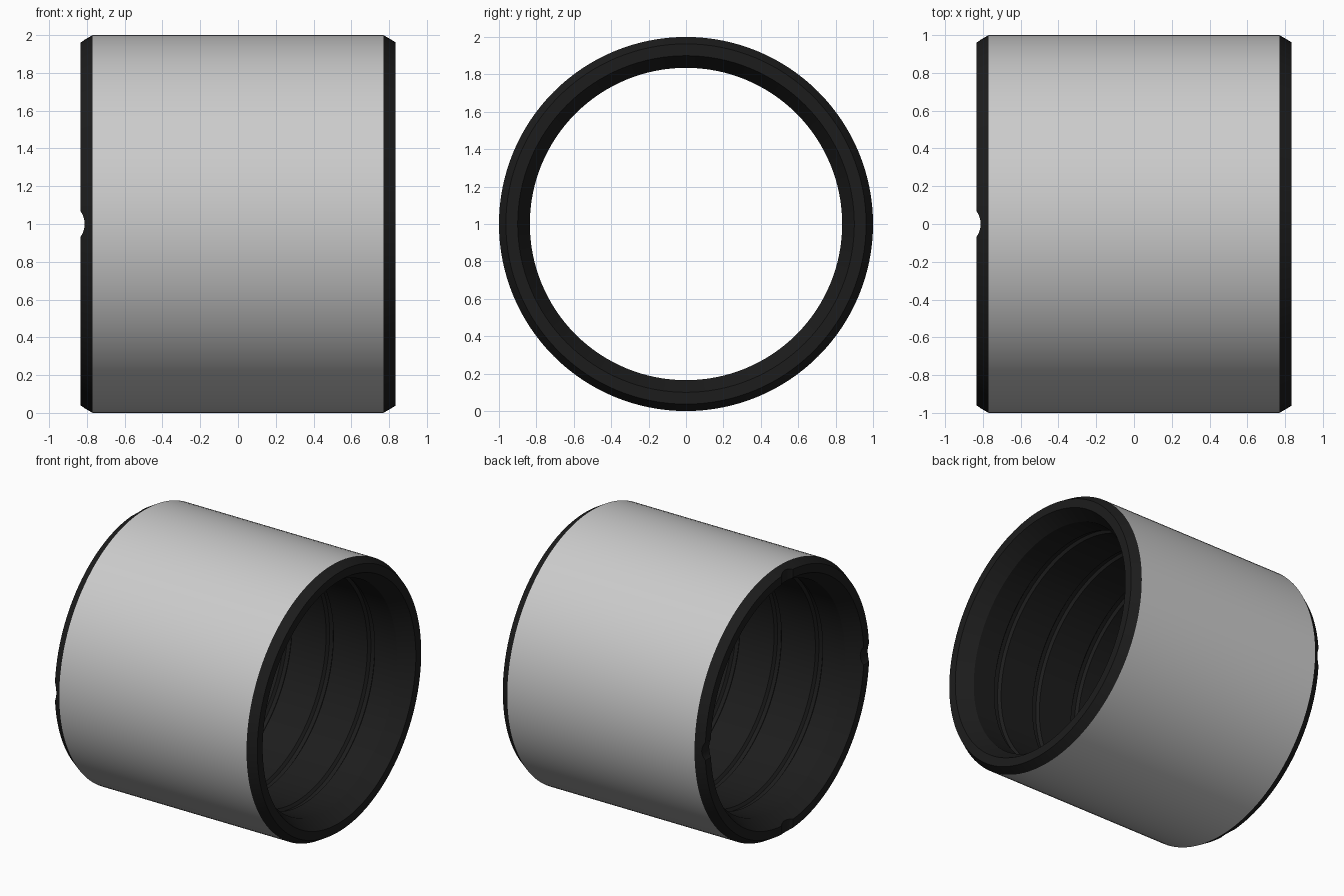
import bpy, bmesh, math

if "Cube" in bpy.data.objects:
    bpy.data.objects.remove(bpy.data.objects["Cube"])

SEG = 128
END = 0.833          # half length along x
BORE = 0.835         # inner radius

dark = bpy.data.materials.new("dark_finish")
dark.diffuse_color = (0.012, 0.012, 0.012, 1)
dark.use_nodes = True
dark.node_tree.nodes["Principled BSDF"].inputs["Base Color"].default_value = dark.diffuse_color

# Half-section (x, radius): outer wall, chamfers, bore with four ring grooves
profile = [(-END, 0.90), (-END, 0.963), (-0.77, 1.0), (0.77, 1.0),
           (END, 0.963), (END, 0.90), (END - 0.11, BORE)]
for gx in (0.51, 0.17, -0.17, -0.51):
    profile += [(gx + 0.03, BORE), (gx + 0.015, BORE + 0.02),
                (gx - 0.015, BORE + 0.02), (gx - 0.03, BORE)]
profile.append((-END + 0.11, BORE))

# Revolve the section around the x axis
bm = bmesh.new()
rings = []
for i in range(SEG):
    a = 2 * math.pi * i / SEG
    rings.append([bm.verts.new((x, r * math.cos(a), 1 + r * math.sin(a)))
                  for x, r in profile])
n = len(profile)
for i in range(SEG):
    p, q = rings[i], rings[(i + 1) % SEG]
    for j in range(n):
        k = (j + 1) % n
        bm.faces.new((p[j], p[k], q[k], q[j]))
bmesh.ops.recalc_face_normals(bm, faces=bm.faces)
mesh = bpy.data.meshes.new("bushing")
bm.to_mesh(mesh)
bm.free()
bushing = bpy.data.objects.new("bushing", mesh)
bpy.context.collection.objects.link(bushing)
mesh.materials.append(dark)

# Four shallow round notches across the left end face
cutters = []
for rot in ((0, 0, 0), (math.pi / 2, 0, 0)):
    bpy.ops.mesh.primitive_cylinder_add(vertices=64, radius=0.116, depth=2.4,
                                        location=(-END - 0.095, 0, 1), rotation=rot)
    c = bpy.context.object
    c.name = "notch_cutter"
    c.hide_render = True
    c.data.materials.append(dark)
    cutters.append(c)

bpy.ops.object.select_all(action='DESELECT')
bushing.select_set(True)
bpy.context.view_layer.objects.active = bushing
for c in cutters:
    m = bushing.modifiers.new("notch", 'BOOLEAN')
    m.operation = 'DIFFERENCE'
    m.solver = 'EXACT'
    m.object = c
    bpy.ops.object.modifier_apply(modifier=m.name)
for c in cutters:
    bpy.data.objects.remove(c)

# Plain grey outer wall, dark everywhere else
mesh = bushing.data
mesh.materials.clear()
mesh.materials.append(dark)
mesh.materials.append(None)
for f in mesh.polygons:
    outer = all(math.hypot(mesh.vertices[v].co.y, mesh.vertices[v].co.z - 1) > 0.999
                for v in f.vertices)
    f.material_index = 1 if outer else 0

bpy.ops.object.shade_smooth_by_angle(angle=math.radians(20))
